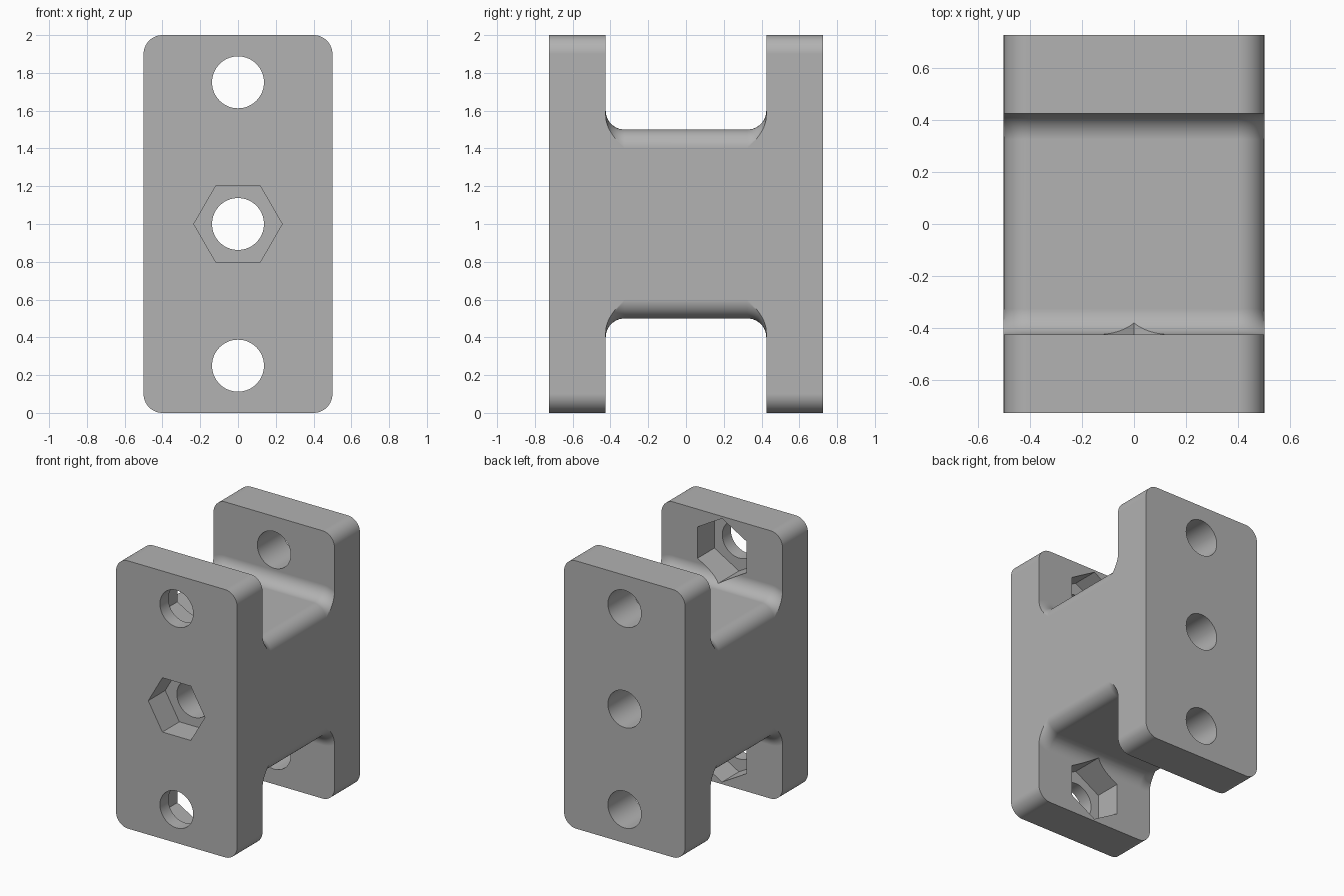
import bpy, bmesh
from math import pi, sin, cos, acos

if "Cube" in bpy.data.objects:
    bpy.data.objects.remove(bpy.data.objects["Cube"])

HALF_X, OUTER_Y, INNER_Y, R = 0.5, 0.725, 0.425, 0.1
STEPS = 12

grey = bpy.data.materials.new("light_grey")
grey.use_nodes = True
grey.diffuse_color = (0.445, 0.445, 0.445, 1)
grey.node_tree.nodes["Principled BSDF"].inputs["Base Color"].default_value = grey.diffuse_color


def make_object(name, bm):
    bmesh.ops.recalc_face_normals(bm, faces=bm.faces)
    mesh = bpy.data.meshes.new(name)
    bm.to_mesh(mesh)
    bm.free()
    mesh.materials.append(grey)
    obj = bpy.data.objects.new(name, mesh)
    bpy.context.collection.objects.link(obj)
    return obj


def upper_profile(centre_z, radius):
    """Rounded upper outline from +x to -x, clipped at the block sides."""
    start = acos(min(1, R / radius))
    angles = [start + (pi / 2 - start) * i / STEPS for i in range(STEPS + 1)]
    arc = [(HALF_X - R + radius * cos(a), centre_z + radius * sin(a)) for a in angles]
    return arc + [(-x, z) for x, z in reversed(arc)]


# Sections along y: flange, fillet flaring from the web, then the mirrored half
flange, web = 1 - R, 0.5 - R
half = [(OUTER_Y, flange, R), (INNER_Y, flange, R)]
for i in range(STEPS, -1, -1):
    t = pi / 2 * i / STEPS
    half.append((INNER_Y - R + R * sin(t), web, R + R * (1 - cos(t))))
sections = half + [(-y, c, r) for y, c, r in reversed(half)]

# H-shaped block: upper and lower skins, flat sides and flat ends
bm = bmesh.new()
skins = []
for sign in (1, -1):
    rows = [[bm.verts.new((x, y, 1 + sign * z)) for x, z in upper_profile(c, r)]
            for y, c, r in sections]
    for a, b in zip(rows, rows[1:]):
        for i in range(len(a) - 1):
            bm.faces.new((a[i], a[i + 1], b[i + 1], b[i]))
    skins.append(rows)
top, bottom = skins
for k in (0, -1):
    bm.faces.new([row[k] for row in top] + [row[k] for row in reversed(bottom)])
    bm.faces.new(top[k] + bottom[k][::-1])
block = make_object("bracket_block", bm)


def cut_prism(name, z, radius, sides, y0, y1, turn=0):
    """Cut a regular prism running along y out of the block."""
    bm = bmesh.new()
    ring = [(radius * cos(turn + 2 * pi * i / sides),
             z + radius * sin(turn + 2 * pi * i / sides)) for i in range(sides)]
    ends = [[bm.verts.new((x, y, h)) for x, h in ring] for y in (y0, y1)]
    for end in ends:
        bm.faces.new(end)
    for i in range(sides):
        j = (i + 1) % sides
        bm.faces.new((ends[0][i], ends[0][j], ends[1][j], ends[1][i]))
    cutter = make_object(name, bm)
    cutter.hide_render = True
    mod = block.modifiers.new(name, "BOOLEAN")
    mod.operation, mod.solver, mod.object = "DIFFERENCE", "EXACT", cutter
    bpy.ops.object.modifier_apply(modifier=name)
    bpy.data.objects.remove(cutter)


bpy.context.view_layer.objects.active = block
block.select_set(True)

# Nut pockets: centre one opens at the front, outer ones inside the front flange
NUT = 0.234
cut_prism("centre_nut_pocket", 1, NUT, 6, -0.8, -0.525)
for z in (0.25, 1.75):
    cut_prism("inner_nut_pocket", z, NUT, 6, -0.625, -0.3, pi / 2)

# Bolt holes right through
for z in (0.25, 1, 1.75):
    cut_prism("bolt_hole", z, 0.1375, 64, -0.9, 0.9)

bpy.ops.object.shade_smooth_by_angle(angle=pi / 6)
normals = block.modifiers.new("even_shading", "WEIGHTED_NORMAL")
normals.keep_sharp = True
